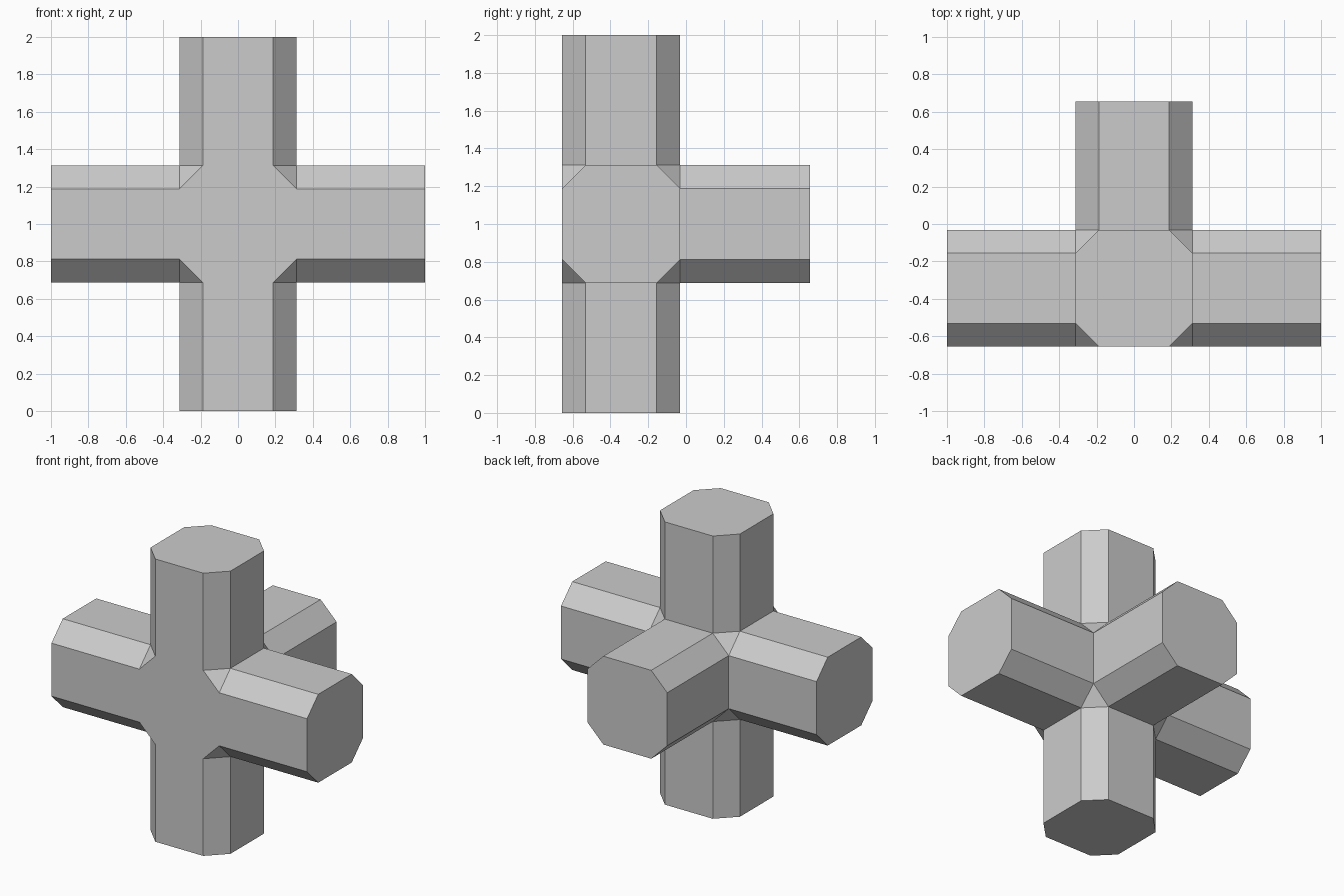
import bpy
import bmesh
from itertools import product
from mathutils import Vector

if "Cube" in bpy.data.objects:
    bpy.data.objects.remove(bpy.data.objects["Cube"])

HALF = 0.3125            # half width of the hub and arms
FLAT = 0.1875            # half width of the flat sides between chamfers
ARM = 0.6875             # arm length beyond the hub
CENTRE = Vector((0, -0.34375, 1))

bm = bmesh.new()

# Hub: cube with its eight corners cut off, so each side is an octagon
for sx, sy, sz in product((-1, 1), repeat=3):
    for axis in range(3):
        size = [HALF] * 3
        size[axis] = FLAT
        bm.verts.new((sx * size[0], sy * size[1], sz * size[2]))
bmesh.ops.convex_hull(bm, input=bm.verts[:])
bmesh.ops.dissolve_limit(bm, angle_limit=0.02, verts=bm.verts[:], edges=bm.edges[:])
bmesh.ops.recalc_face_normals(bm, faces=bm.faces[:])

# Arms: extrude every octagon except the front one
bm.normal_update()
sides = [f for f in bm.faces if len(f.verts) == 8 and f.normal.y > -0.5]
arms = bmesh.ops.extrude_discrete_faces(bm, faces=sides)["faces"]
for face in arms:
    face.normal_update()
    bmesh.ops.translate(bm, verts=face.verts[:], vec=face.normal * ARM)

bmesh.ops.recalc_face_normals(bm, faces=bm.faces[:])
bmesh.ops.translate(bm, verts=bm.verts[:], vec=CENTRE)

mesh = bpy.data.meshes.new("five_way_pipe_joint")
bm.to_mesh(mesh)
bm.free()

# Plain grey
grey = bpy.data.materials.new("light grey")
grey.diffuse_color = (0.6, 0.6, 0.6, 1)
grey.use_nodes = True
grey.node_tree.nodes["Principled BSDF"].inputs["Base Color"].default_value = grey.diffuse_color
mesh.materials.append(grey)

joint = bpy.data.objects.new("five_way_pipe_joint", mesh)
bpy.context.collection.objects.link(joint)
